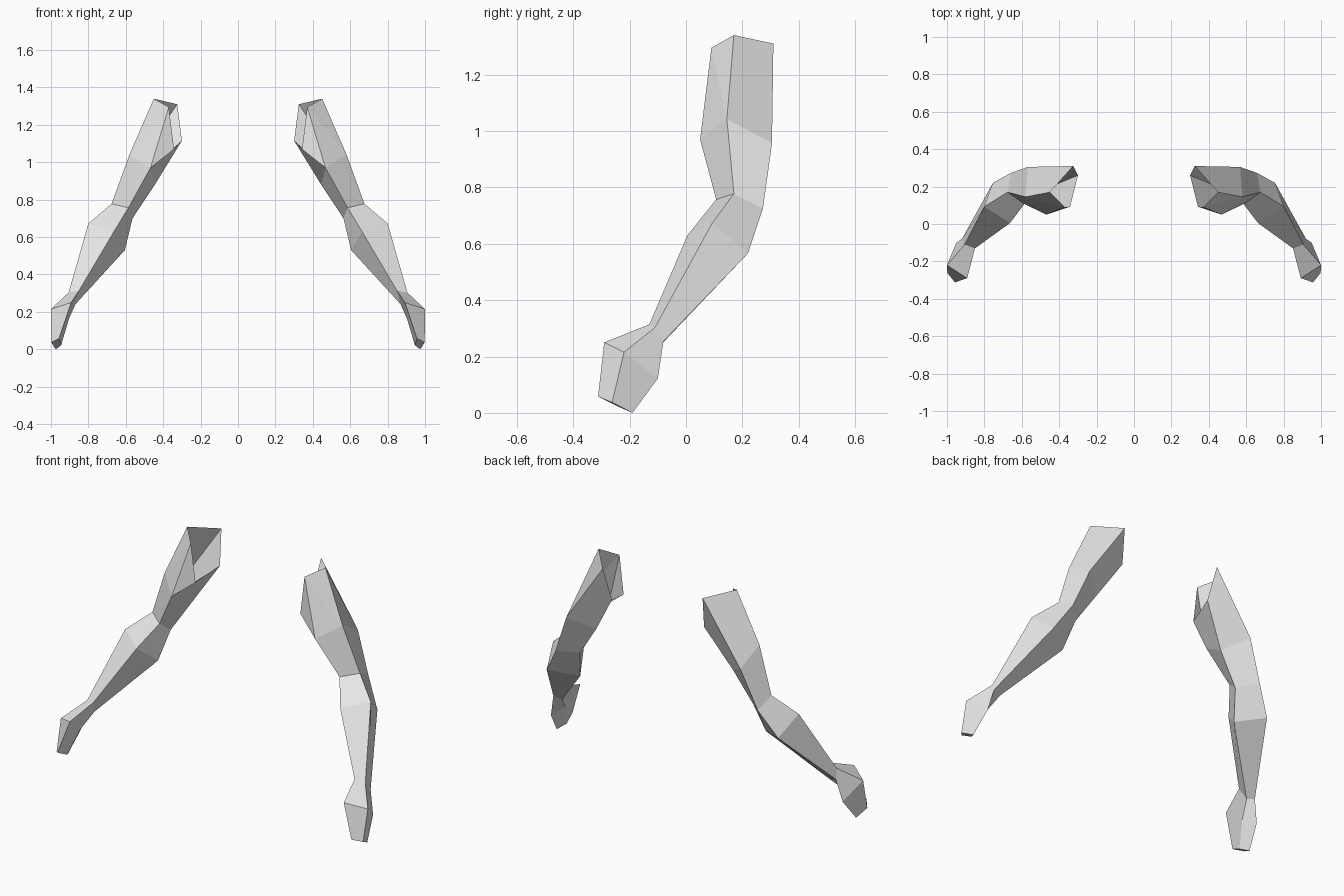
import bpy, bmesh

if "Cube" in bpy.data.objects:
    bpy.data.objects.remove(bpy.data.objects["Cube"])

# One flat colour for both arms
grey = bpy.data.materials.new("light_grey")
grey.diffuse_color = (0.8, 0.8, 0.8, 1)
grey.use_nodes = True
grey.node_tree.nodes["Principled BSDF"].inputs["Base Color"].default_value = grey.diffuse_color

# Four-sided cross-sections from shoulder to hand tip: front, outer, back, inner corner
rings = [
    [(.37, .09, 1.295), (.45, .17, 1.34), (.325, .31, 1.31), (.30, .26, 1.115)],    # shoulder
    [(.468, .05, .97), (.58, .145, 1.042), (.567, .305, .956), (.445, .20, .88)],   # upper arm
    [(.586, .107, .757), (.676, .17, .778), (.658, .273, .725), (.564, .18, .70)],  # elbow
    [(.663, .005, .63), (.80, .093, .673), (.754, .22, .566), (.605, .12, .53)],    # forearm
    [(.85, -.13, .314), (.906, -.11, .303), (.92, -.08, .254), (.87, -.09, .24)],   # wrist
    [(.892, -.29, .25), (1.0, -.22, .215), (.95, -.10, .122), (.906, -.17, .158)],  # knuckles
    [(.957, -.312, .058), (.998, -.262, .037), (.975, -.19, 0), (.945, -.24, .022)],  # hand tip
]

bm = bmesh.new()
loops = [[bm.verts.new(p) for p in ring] for ring in rings]
armpit = bm.verts.new((.342, .092, 1.07))   # extra corner of the open shoulder rim

# Skin the sections; the first one has the armpit corner and a split front face
for i, (a, b) in enumerate(zip(loops, loops[1:])):
    for j in range(4):
        k = (j + 1) % 4
        if i == 0 and j == 0:
            bm.faces.new((a[0], a[1], b[1]))
            bm.faces.new((a[0], b[1], b[0]))
        elif i == 0 and j == 3:
            bm.faces.new((a[3], armpit, b[0], b[3]))
            bm.faces.new((armpit, a[0], b[0]))
        else:
            bm.faces.new((a[j], a[k], b[k], b[j]))
bm.faces.new(loops[-1])                      # closed hand tip
bmesh.ops.recalc_face_normals(bm, faces=bm.faces)

mesh = bpy.data.meshes.new("arms")
bm.to_mesh(mesh)
bm.free()
mesh.materials.append(grey)
arms = bpy.data.objects.new("arms", mesh)
bpy.context.collection.objects.link(arms)

# Opposite arm
mirror = arms.modifiers.new("mirror", 'MIRROR')
mirror.use_axis[0] = True
mirror.use_mirror_merge = False
